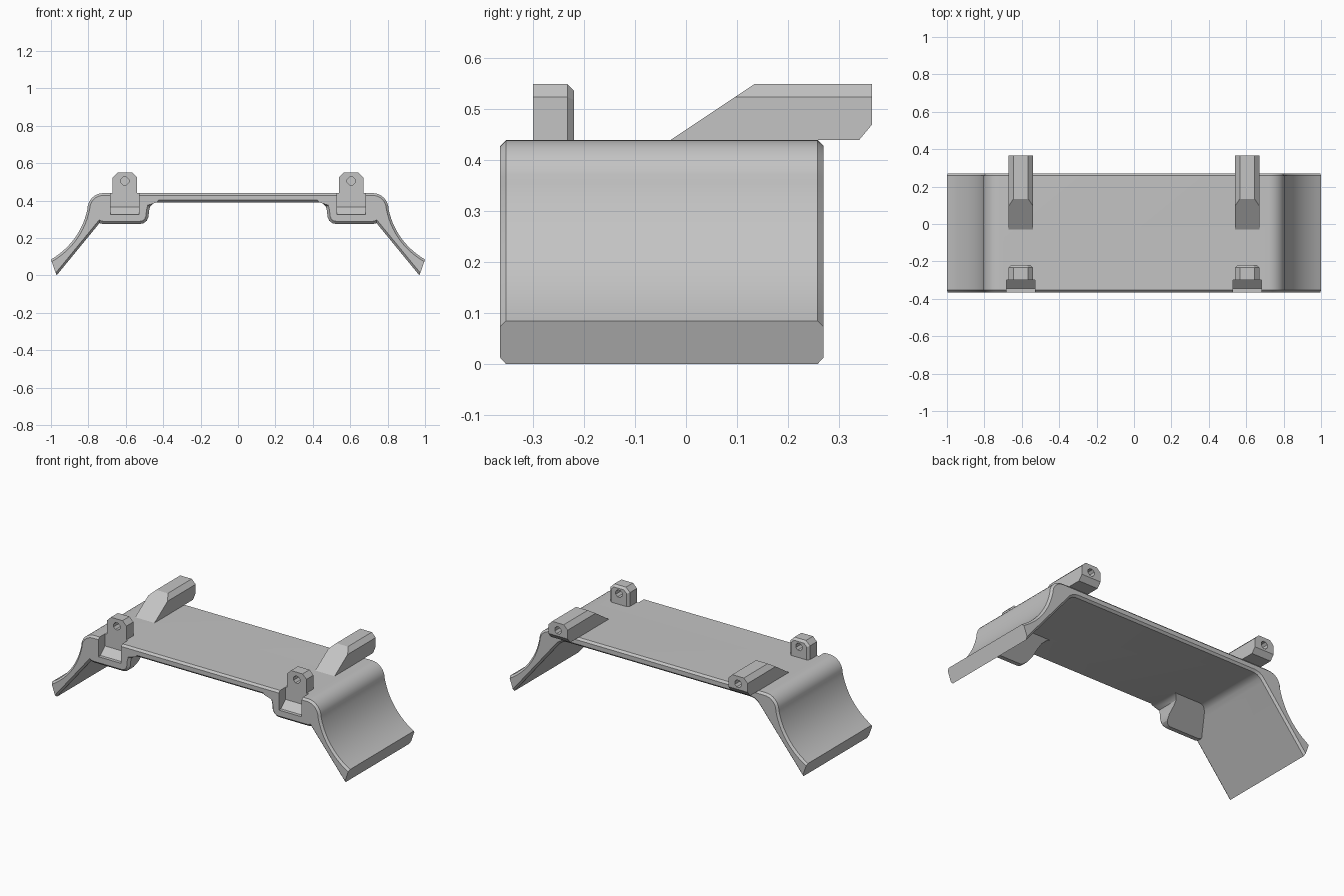
import bpy, bmesh, math
from mathutils import Vector

cube = bpy.data.objects.get("Cube")
if cube:
    bpy.data.objects.remove(cube, do_unlink=True)

grey = bpy.data.materials.new("plain_grey")
grey.use_nodes = True
grey.diffuse_color = (0.55, 0.55, 0.55, 1)
grey.node_tree.nodes["Principled BSDF"].inputs["Base Color"].default_value = grey.diffuse_color

FRONT, BACK, DECK = -0.365, 0.27, 0.44
LUG_X, HOLE_Z = 0.605, 0.505


def prism(points, lo, hi, axis="y"):
    """Closed profile (xz along y, or yz along x) swept from lo to hi."""
    bm = bmesh.new()
    place = (lambda a, b, t: (a, t, b)) if axis == "y" else (lambda a, b, t: (t, a, b))
    rings = [[bm.verts.new(place(a, b, t)) for a, b in points] for t in (lo, hi)]
    n = len(points)
    for ring in rings:
        bm.faces.new(ring)
    for i in range(n):
        j = (i + 1) % n
        bm.faces.new((rings[0][i], rings[0][j], rings[1][j], rings[1][i]))
    bmesh.ops.recalc_face_normals(bm, faces=bm.faces)
    return bm


def slice_off(bm, point, normal):
    """Remove everything on the normal side of a plane and cap the cut."""
    cut = bmesh.ops.bisect_plane(bm, geom=bm.verts[:] + bm.edges[:] + bm.faces[:],
                                 plane_co=point, plane_no=normal, clear_outer=True)
    edges = [e for e in cut["geom_cut"] if isinstance(e, bmesh.types.BMEdge)]
    bmesh.ops.edgenet_fill(bm, edges=edges)
    bmesh.ops.recalc_face_normals(bm, faces=bm.faces)


def chamfer(bm, rule, width):
    def mid(e):
        return (e.verts[0].co + e.verts[1].co) / 2
    edges = [e for e in bm.edges
             if abs(e.verts[0].co.y - e.verts[1].co.y) < 1e-4 and rule(mid(e))]
    bmesh.ops.bevel(bm, geom=edges, offset=width, segments=1, affect="EDGES",
                    clamp_overlap=False)


def make(name, bm):
    mesh = bpy.data.meshes.new(name)
    bm.to_mesh(mesh)
    bm.free()
    mesh.materials.append(grey)
    ob = bpy.data.objects.new(name, mesh)
    bpy.context.collection.objects.link(ob)
    return ob


def combine(ob, helpers, operation):
    """Bake a boolean with each helper, then discard the helper."""
    for bm in helpers:
        helper = make("helper", bm)
        helper.hide_render = True
        mod = ob.modifiers.new("combine", "BOOLEAN")
        mod.operation, mod.solver, mod.object = operation, "EXACT", helper
        graph = bpy.context.evaluated_depsgraph_get()
        mesh = bpy.data.meshes.new_from_object(ob.evaluated_get(graph))
        ob.modifiers.clear()
        ob.data = mesh
        bpy.data.objects.remove(helper, do_unlink=True)


def smooth(ob):
    bpy.ops.object.select_all(action="DESELECT")
    ob.select_set(True)
    bpy.context.view_layer.objects.active = ob
    bpy.ops.object.shade_smooth_by_angle(angle=math.radians(28))


def mirrored(points, side):
    return [(side * x, z) for x, z in points]


def hole(x, lo, hi):
    ring = [math.radians(22.5 + 45 * i) for i in range(8)]
    return prism([(x + 0.023 * math.cos(a), HOLE_Z + 0.023 * math.sin(a)) for a in ring], lo, hi)


def post_profile(x, bottom, top=0.55, half=0.065, cut=0.026):
    return [(x - half, bottom), (x + half, bottom), (x + half, top - cut),
            (x + half - cut, top), (x - half + cut, top), (x - half, top - cut)]


# Curved saddle body: rounded shoulder, flared leg, straight inside
half = []
for i in range(9):
    a = math.pi / 2 * (1 - i / 8)
    half.append((0.72 + 0.085 * math.cos(a), 0.355 + 0.085 * math.sin(a)))
flare = [Vector(p) for p in ((0.805, 0.355), (0.83, 0.235), (0.90, 0.145), (1.0, 0.085))]
for i in range(1, 15):
    t = i / 14
    s = 1 - t
    p = flare[0] * s**3 + flare[1] * 3 * s * s * t + flare[2] * 3 * s * t * t + flare[3] * t**3
    half.append((p.x, p.y))
half += [(0.97, 0), (0.683, 0.35), (0.665, 0.371), (0.645, 0.384), (0.62, 0.39)]
bm = prism(half + mirrored(half[::-1], -1), FRONT, BACK)
chamfer(bm, lambda m: not (abs(m.x) > 0.98 and m.z < 0.06)
        and min(abs(m.y - FRONT), abs(m.y - BACK)) < 1e-4, 0.012)
body = make("saddle_body", bm)

# Front bosses under the deck, with pockets cut into them
boss = [(0.42, 0.415), (0.43, 0.392), (0.452, 0.385), (0.47, 0.368), (0.476, 0.345),
        (0.478, 0.315), (0.488, 0.292), (0.505, 0.279), (0.525, 0.275),
        (0.72, 0.275), (0.742, 0.28), (0.756, 0.295), (0.76, 0.41)]
pocket = [(-0.42, 0.325), (-0.345, 0.325), (-0.30, 0.365), (-0.30, 0.6), (-0.42, 0.6)]
bosses, pockets = [], []
for side in (-1, 1):
    bm = prism(mirrored(boss, side), FRONT, -0.15)
    slice_off(bm, (0, -0.325, 0.275), (0, 0.8, -1))
    chamfer(bm, lambda m: abs(m.y - FRONT) < 1e-4 and m.z < 0.38
            and abs(m.x) < 0.75, 0.014)
    bosses.append(bm)
    lo, hi = sorted((side * 0.53, side * 0.683))
    pockets.append(prism(pocket, lo, hi, axis="x"))
combine(body, bosses, "UNION")
combine(body, pockets, "DIFFERENCE")
smooth(body)

for side, label in ((-1, "right"), (1, "left")):
    x = side * LUG_X

    # Upright front lug with chamfered rear rim and a through hole
    bm = prism(post_profile(x, 0.42), -0.30, -0.22)
    chamfer(bm, lambda m: m.y > -0.221 and m.z > 0.43, 0.013)
    lug = make("front_lug_" + label, bm)
    combine(lug, [hole(x, -0.4, -0.1)], "DIFFERENCE")

    # Rear rail: ramped nose, overhanging tail with a blind hole
    bm = prism(post_profile(x, DECK), -0.06, 0.365)
    slice_off(bm, (0, -0.03, DECK), (0, -0.11, 0.165))
    slice_off(bm, (0, 0.34, DECK), (0, 0.03, -0.025))
    rail = make("rear_rail_" + label, bm)
    combine(rail, [hole(x, 0.2, 0.4)], "DIFFERENCE")
